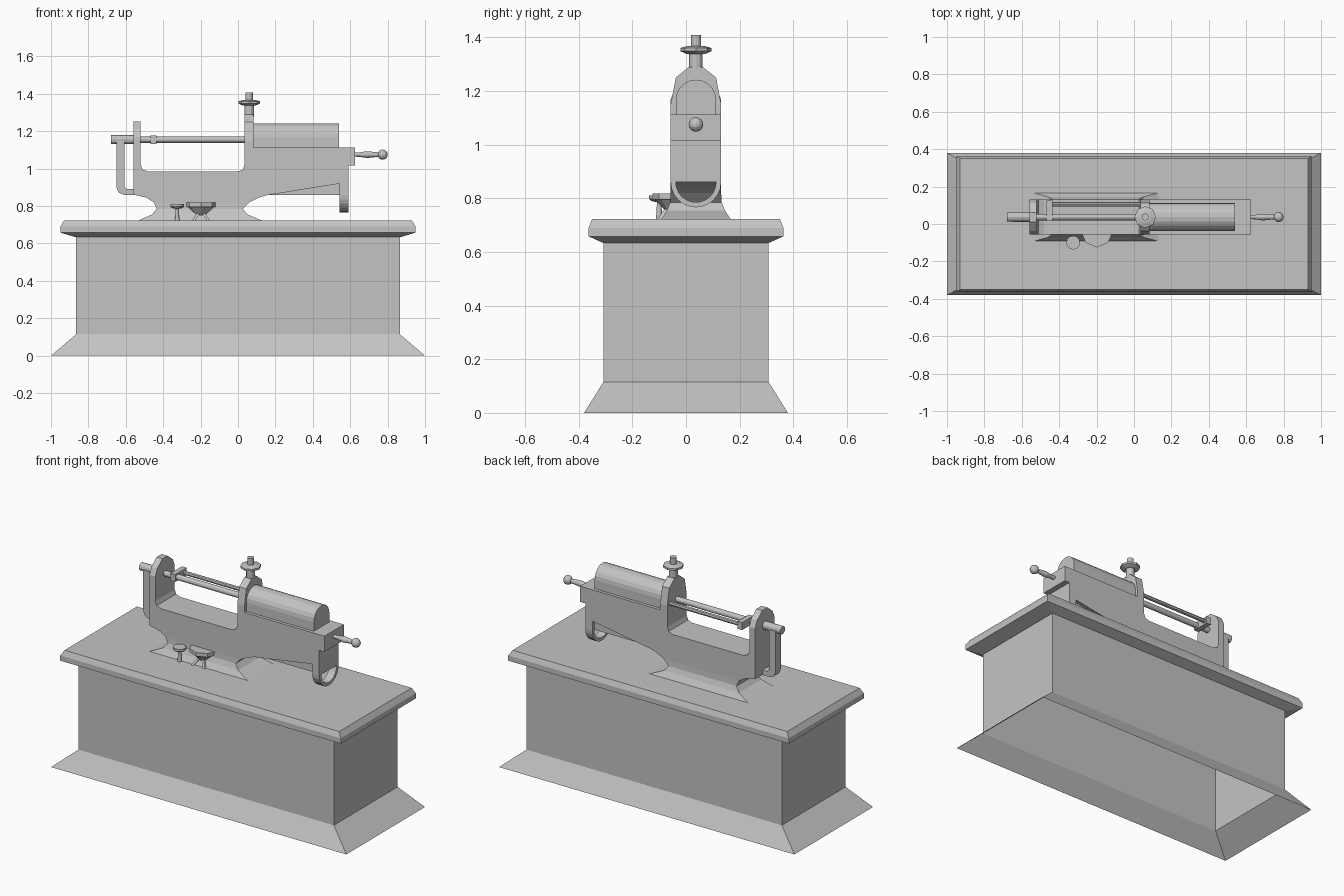
import bpy, bmesh, math
from mathutils import Vector

if "Cube" in bpy.data.objects:
    bpy.data.objects.remove(bpy.data.objects["Cube"])

grey = bpy.data.materials.new("plain grey")
grey.use_nodes = True
COLOUR = (0.55, 0.55, 0.55, 1)
grey.diffuse_color = COLOUR
grey.node_tree.nodes["Principled BSDF"].inputs["Base Color"].default_value = COLOUR

CY = 0.037   # centre line of the machine
HALF = 0.094  # half width of the machine


def finish(name, bm):
    bmesh.ops.recalc_face_normals(bm, faces=bm.faces)
    mesh = bpy.data.meshes.new(name)
    bm.to_mesh(mesh)
    bm.free()
    mesh.materials.append(grey)
    obj = bpy.data.objects.new(name, mesh)
    bpy.context.collection.objects.link(obj)
    return obj


def loft(name, rings, cap_start=True, cap_end=True):
    bm = bmesh.new()
    loops = [[bm.verts.new(p) for p in ring] for ring in rings]
    n = len(loops[0])
    for a, b in zip(loops, loops[1:]):
        for i in range(n):
            j = (i + 1) % n
            bm.faces.new((a[i], a[j], b[j], b[i]))
    if cap_start:
        bm.faces.new(loops[0])
    if cap_end:
        bm.faces.new(loops[-1])
    return finish(name, bm)


def rect(x0, x1, y0, y1, z):
    return [(x0, y0, z), (x1, y0, z), (x1, y1, z), (x0, y1, z)]


def box(name, x, y, z):
    return loft(name, [rect(*x, *y, h) for h in z])


def plate_x(name, outline, x0, x1):
    # outline in (y from centre line, z), extruded along x
    return loft(name, [[(x, CY + y, z) for y, z in outline] for x in (x0, x1)])


def plate_y(name, outline, half):
    # outline in (x, z), extruded both ways from the centre line
    return loft(name, [[(x, CY + s * half, z) for x, z in outline] for s in (-1, 1)])


def turned(name, centre, axis, profile, sides=12):
    # profile of (distance along axis, radius)
    rings = []
    for d, r in profile:
        ring = []
        for i in range(sides):
            a = 2 * math.pi * i / sides
            u, v = r * math.cos(a), r * math.sin(a)
            ring.append(Vector(centre) + Vector((d, u, v) if axis == "x" else (u, v, d)))
        rings.append(ring)
    return loft(name, rings)


def arc(r, z, start, end, steps):
    return [(r * math.cos(math.radians(start + (end - start) * i / steps)),
             z + r * math.sin(math.radians(start + (end - start) * i / steps)))
            for i in range(steps + 1)]


def arch(z0, shoulder, top):
    right = [(HALF, z0), (HALF, shoulder), (0.075, top - 0.04), (0.025, top)]
    return right + [(-y, z) for y, z in reversed(right)]


# Hollow plinth with flared skirt, open underneath
loft("plinth", [rect(-x, x, -y, y, z) for x, y, z in
     [(1.0, 0.38, 0), (0.865, 0.308, 0.115), (0.865, 0.308, 0.635)]], False, True)

# Table top with bevelled rim
loft("table_top", [rect(-x, x, -y, y, z) for x, y, z in
     [(0.87, 0.31, 0.634), (0.95, 0.363, 0.658), (0.95, 0.363, 0.69), (0.93, 0.35, 0.722)]])

# Waisted foot
loft("foot", [rect(x0, x1, CY - h, CY + h, z) for x0, x1, h, z in
     [(-0.535, 0.13, 0.129, 0.722), (-0.46, 0.05, 0.108, 0.755), (-0.435, 0.025, 0.096, 0.785),
      (-0.45, 0.06, HALF, 0.82), (-0.49, 0.11, HALF, 0.845), (-0.56, 0.17, HALF, 0.862)]])

# Bed and headstock block
plate_y("bed", [(-0.56, 0.86), (-0.56, 1.02), (-0.52, 1.02), (-0.51, 0.995), (-0.48, 0.984),
                (0, 0.984), (0.026, 0.995), (0.035, 1.02), (0.035, 1.112), (0.625, 1.112),
                (0.625, 1.016), (0.543, 1.016), (0.543, 0.92), (0.17, 0.86)], HALF)
box("bed_core", (0.17, 0.543), (CY - 0.073, CY + 0.073), (0.86, 0.95))

# Upright plates
plate_x("tail_post", arch(1.0, 1.17, 1.253), -0.56, -0.52)
plate_x("head_plate", arch(1.0, 1.15, 1.29), 0.035, 0.083)

# Round-topped housing
plate_x("spindle_housing", [(0.075, 1.1)] + arc(0.075, 1.167, 0, 180, 10) + [(-0.075, 1.1)],
        0.083, 0.54)

# End flange and its hanging hoop
box("end_flange", (0.543, 0.59), (CY - HALF, CY + HALF), (0.86, 1.02))
plate_x("end_hoop", arc(HALF, 0.86, 180, 360, 12) + arc(0.075, 0.86, 360, 180, 12), 0.543, 0.59)

# Hooked arm behind the tail post
plate_y("tail_arm", [(-0.65, 1.15), (-0.65, 0.9), (-0.638, 0.872), (-0.61, 0.86), (-0.55, 0.86),
                     (-0.55, 0.89), (-0.595, 0.89), (-0.607, 0.905), (-0.607, 1.15)], 0.025)

# Rods and their bracket
turned("tail_spindle", (0, CY, 1.155), "x", [(-0.68, 0.024), (-0.54, 0.024)])
turned("main_rod", (0, CY, 1.155), "x", [(-0.54, 0.017), (0.05, 0.017)])
turned("side_rod", (0, 0.105, 1.155), "x", [(-0.46, 0.012), (0.05, 0.012)], 8)
box("rod_bracket", (-0.467, -0.435), (0.015, 0.125), (1.133, 1.178))

# Adjusting screw with handwheel
turned("screw", (0.06, CY, 0), "z", [(1.28, 0.025), (1.34, 0.025), (1.34, 0.019), (1.408, 0.019)])
turned("handwheel", (0.06, CY, 0), "z", [(1.338, 0.035), (1.348, 0.058), (1.36, 0.058), (1.368, 0.03)], 8)

# Ball handle
turned("handle", (0, CY, 1.075), "x", [(0.62, 0.011), (0.65, 0.012), (0.69, 0.018), (0.76, 0.011)])
bm = bmesh.new()
bmesh.ops.create_uvsphere(bm, u_segments=12, v_segments=8, radius=0.027)
bmesh.ops.translate(bm, verts=bm.verts, vec=(0.773, CY, 1.075))
finish("handle_ball", bm)

# Small button and cup beside the foot
turned("button", (-0.325, -0.1, 0), "z",
       [(0.722, 0.012), (0.785, 0.008), (0.79, 0.03), (0.797, 0.037), (0.81, 0.037)])
turned("cup", (-0.198, -0.04, 0), "z",
       [(0.745, 0.03), (0.795, 0.075), (0.795, 0.085), (0.818, 0.085)], 8)
for side, dx in (("left", 0.03), ("right", -0.03)):
    loft("cup_leg_" + side, [rect(-0.198 + x - 0.008, -0.198 + x + 0.008, y - 0.01, y + 0.01, z)
         for x, y, z in [(dx * 1.3, -0.095, 0.722), (dx * 0.5, -0.07, 0.76)]])
